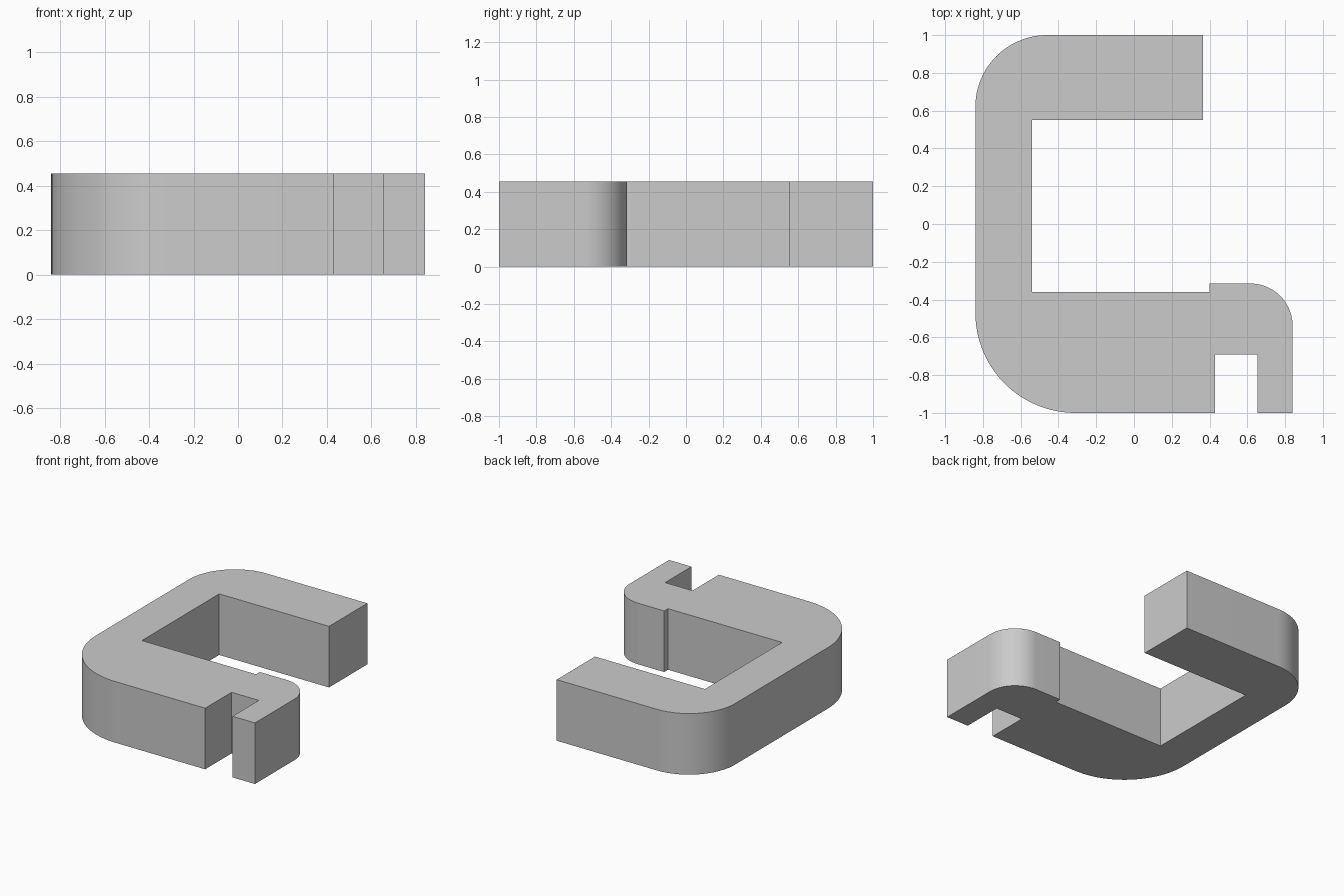
import bpy, bmesh
from math import cos, sin, pi, radians

if "Cube" in bpy.data.objects:
    bpy.data.objects.remove(bpy.data.objects["Cube"], do_unlink=True)

HEIGHT = 0.455
SEGMENTS = 24


def arc(cx, cy, r, start):
    """Quarter circle, counter-clockwise from the start angle in degrees."""
    steps = [radians(start) + pi / 2 * i / SEGMENTS for i in range(SEGMENTS + 1)]
    return [(cx + r * cos(a), cy + r * sin(a)) for a in steps]


def rounded_corner(x, y, r, sx, sy):
    """Round the corner at (x, y), whose outward direction is (sx, sy)."""
    start = {(1, 1): 0, (-1, 1): 90, (-1, -1): 180, (1, -1): 270}[(sx, sy)]
    return arc(x - sx * r, y - sy * r, r, start)


def extrude_outline(name, outline, height, material):
    bm = bmesh.new()
    base = bm.faces.new([bm.verts.new((x, y, 0)) for x, y in outline])
    result = bmesh.ops.extrude_face_region(bm, geom=[base], use_keep_orig=True)
    top = [v for v in result["geom"] if isinstance(v, bmesh.types.BMVert)]
    bmesh.ops.translate(bm, verts=top, vec=(0, 0, height))
    bmesh.ops.recalc_face_normals(bm, faces=bm.faces)
    mesh = bpy.data.meshes.new(name)
    bm.to_mesh(mesh)
    bm.free()
    mesh.materials.append(material)
    obj = bpy.data.objects.new(name, mesh)
    bpy.context.collection.objects.link(obj)
    bpy.ops.object.select_all(action="DESELECT")
    obj.select_set(True)
    bpy.context.view_layer.objects.active = obj
    bpy.ops.object.shade_smooth_by_angle(angle=radians(30))
    return obj


# Plain grey material
grey = bpy.data.materials.new("light_grey")
grey.use_nodes = True
colour = (0.6, 0.6, 0.6, 1)
grey.diffuse_color = colour
grey.node_tree.nodes["Principled BSDF"].inputs["Base Color"].default_value = colour

# Outline, counter-clockwise from the back arm's end
outline = [(0.365, 0.55), (0.365, 1.0)]
outline += rounded_corner(-0.84, 1.0, 0.38, -1, 1)      # back outer corner
outline += rounded_corner(-0.84, -1.0, 0.53, -1, -1)    # front outer corner
outline += [(0.43, -1.0), (0.43, -0.69), (0.655, -0.69), (0.655, -1.0)]  # slot
outline += [(0.84, -1.0)]
outline += rounded_corner(0.84, -0.315, 0.225, 1, 1)    # hook's outer bend
outline += [(0.40, -0.315), (0.40, -0.36)]              # small step
outline += [(-0.54, -0.36), (-0.54, 0.55)]              # inner opening

extrude_outline("hooked_bracket", outline, HEIGHT, grey)
